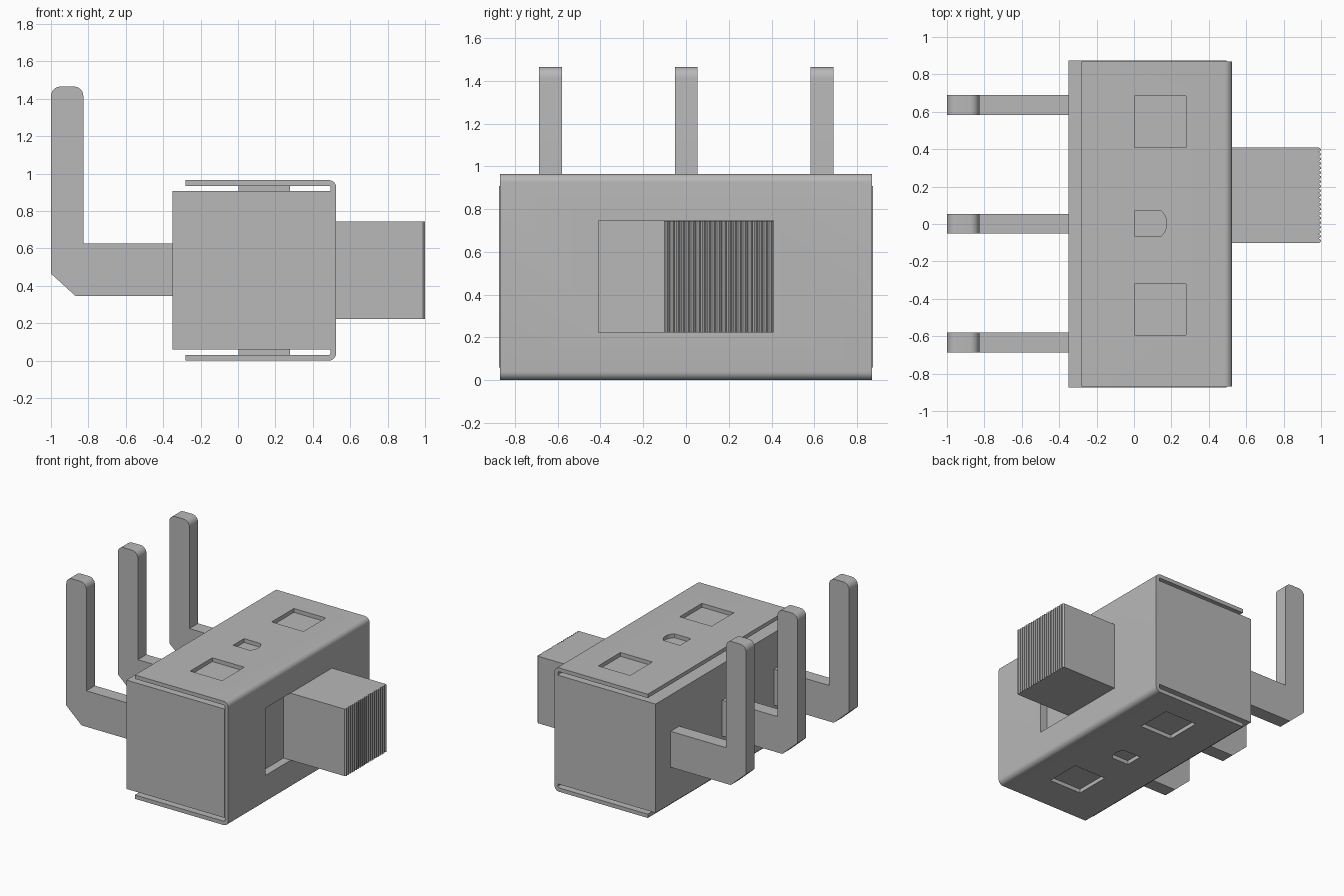
import bpy
import math
from mathutils import Vector

cube = bpy.data.objects.get("Cube")
if cube:
    bpy.data.objects.remove(cube, do_unlink=True)

grey = bpy.data.materials.new("plain grey")
grey.use_nodes = True
colour = (0.48, 0.48, 0.48, 1)
grey.diffuse_color = colour
grey.node_tree.nodes["Principled BSDF"].inputs["Base Color"].default_value = colour


def prism(name, outline, low, high, axis):
    """Extrude an outline along y (points are x, z) or z (points are x, y)."""
    def place(p, d):
        return (p[0], d, p[1]) if axis == "y" else (p[0], p[1], d)
    n = len(outline)
    verts = [place(p, low) for p in outline] + [place(p, high) for p in outline]
    faces = [list(range(n)), list(range(n, 2 * n))]
    faces += [[i, (i + 1) % n, n + (i + 1) % n, n + i] for i in range(n)]
    mesh = bpy.data.meshes.new(name)
    mesh.from_pydata(verts, [], faces)
    mesh.materials.append(grey)
    ob = bpy.data.objects.new(name, mesh)
    bpy.context.collection.objects.link(ob)
    bpy.context.view_layer.objects.active = ob
    bpy.ops.object.mode_set(mode="EDIT")
    bpy.ops.mesh.select_all(action="SELECT")
    bpy.ops.mesh.normals_make_consistent(inside=False)
    bpy.ops.object.mode_set(mode="OBJECT")
    return ob


def rect(x0, x1, v0, v1):
    return [(x0, v0), (x1, v0), (x1, v1), (x0, v1)]


def arc(cx, cy, r, start, end, steps=8):
    """Points along a circular arc, angles in degrees."""
    angles = [math.radians(start + (end - start) * i / steps) for i in range(steps + 1)]
    return [(cx + r * math.cos(a), cy + r * math.sin(a)) for a in angles]


def cut(target, cutters):
    for cutter in cutters:
        cutter.hide_render = True
        mod = target.modifiers.new("cut", "BOOLEAN")
        mod.operation = "DIFFERENCE"
        mod.solver = "EXACT"
        mod.object = cutter
        bpy.context.view_layer.objects.active = target
        bpy.ops.object.modifier_apply(modifier=mod.name)


def smooth(ob):
    bpy.ops.object.select_all(action="DESELECT")
    ob.select_set(True)
    bpy.context.view_layer.objects.active = ob
    bpy.ops.object.shade_smooth_by_angle(angle=math.radians(30))


# Housing block and folded sheet cover around it
TOP, SHEET, WALL = 0.965, 0.03, 0.525
body = prism("housing", rect(-0.35, WALL - SHEET, 0.06, 0.908), -0.874, 0.874, "y")
R = 0.04
inner = WALL - SHEET
profile = [(-0.28, 0)] + arc(WALL - R, R, R, -90, 0) + arc(WALL - R, TOP - R, R, 0, 90)
profile += [(-0.28, TOP), (-0.28, TOP - SHEET)]
profile += arc(inner - 0.01, TOP - SHEET - 0.01, 0.01, 90, 0, 4)
profile += arc(inner - 0.01, SHEET + 0.01, 0.01, 0, -90, 4) + [(-0.28, SHEET)]
cover = prism("cover", profile, -0.87, 0.87, "y")

# Slot for the slider, a shallow pocket through the cover into the housing
slot = prism("slot_cutter", rect(0.462, 0.6, 0.222, 0.746), -0.41, 0.41, "y")
cut(body, [slot])

# Dimples in the cover, each with a pad resting on the housing
dimples = {
    "left_dimple": rect(0.003, 0.278, 0.41, 0.684),
    "right_dimple": rect(0.003, 0.278, -0.593, -0.32),
    "middle_dimple": [(0.003, 0.07), (0.003, -0.065)]
    + arc(0.085, 0.0025, 0.09, -48, 48, 10),
}
cutters = [slot]
for name, outline in dimples.items():
    cutters.append(prism(name + "_cutter", outline, -0.1, TOP + 0.1, "z"))
    prism(name + "_top_pad", outline, 0.9, TOP - SHEET, "z")
    prism(name + "_bottom_pad", outline, SHEET, 0.07, "z")
cut(cover, cutters)
for cutter in cutters:
    bpy.data.objects.remove(cutter, do_unlink=True)
smooth(cover)

# Slider with a ribbed grip on its end
Y0, Y1, RIBS = -0.102, 0.409, 21
pitch = (Y1 - Y0) / RIBS
grip = [(0.44, Y1), (0.44, Y0)]
for i in range(RIBS):
    y = Y0 + i * pitch
    grip += [(0.988, y), (1.0, y + pitch * 0.35), (1.0, y + pitch * 0.65)]
grip.append((0.988, Y1))
prism("slider", grip, 0.223, 0.745, "z")

# Three bent terminal pins with rounded tips
pin = [(-0.34, 0.345), (-0.34, 0.625), (-0.827, 0.625)]
pin += arc(-0.827 - 0.05, 1.465 - 0.05, 0.05, 0, 90)
pin += arc(-0.95, 1.465 - 0.05, 0.05, 90, 180)
pin += [(-1.0, 0.465), (-0.868, 0.345)]
for name, y in (("right_pin", -0.634), ("middle_pin", 0.001), ("left_pin", 0.636)):
    smooth(prism(name, pin, y - 0.053, y + 0.053, "y"))
